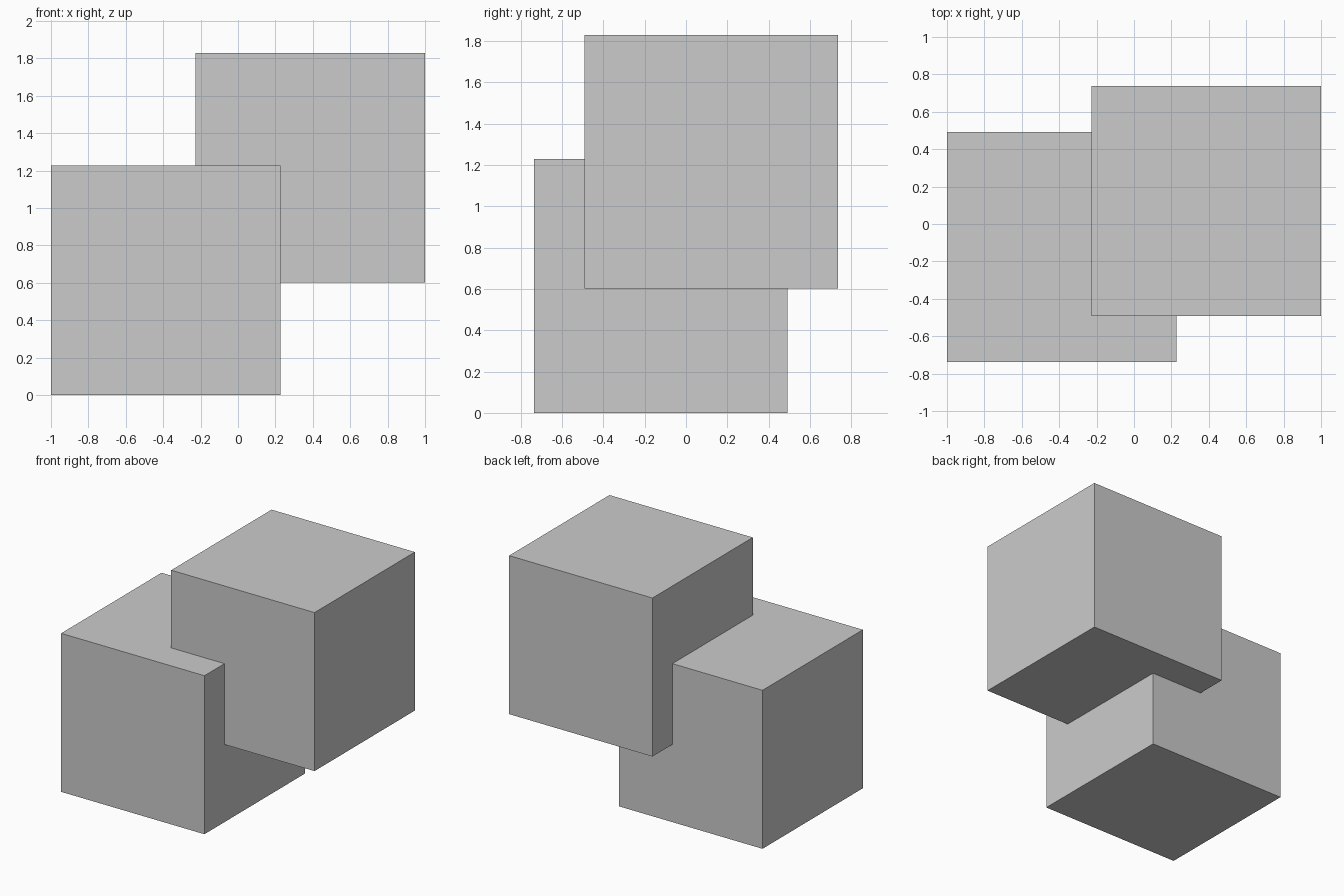
import bpy

if "Cube" in bpy.data.objects:
    bpy.data.objects.remove(bpy.data.objects["Cube"])

SIDE = 1.228                    # edge length shared by both cubes
DX, DY, DZ = 0.772, 0.245, 0.602  # shift from lower to upper cube


def cube(name, centre):
    bpy.ops.mesh.primitive_cube_add(size=SIDE, location=centre)
    bpy.context.object.name = name


# Two equal overlapping cubes, placed symmetrically about the z axis
cube("lower_cube", (-DX / 2, -DY / 2, SIDE / 2))
cube("upper_cube", (DX / 2, DY / 2, SIDE / 2 + DZ))
